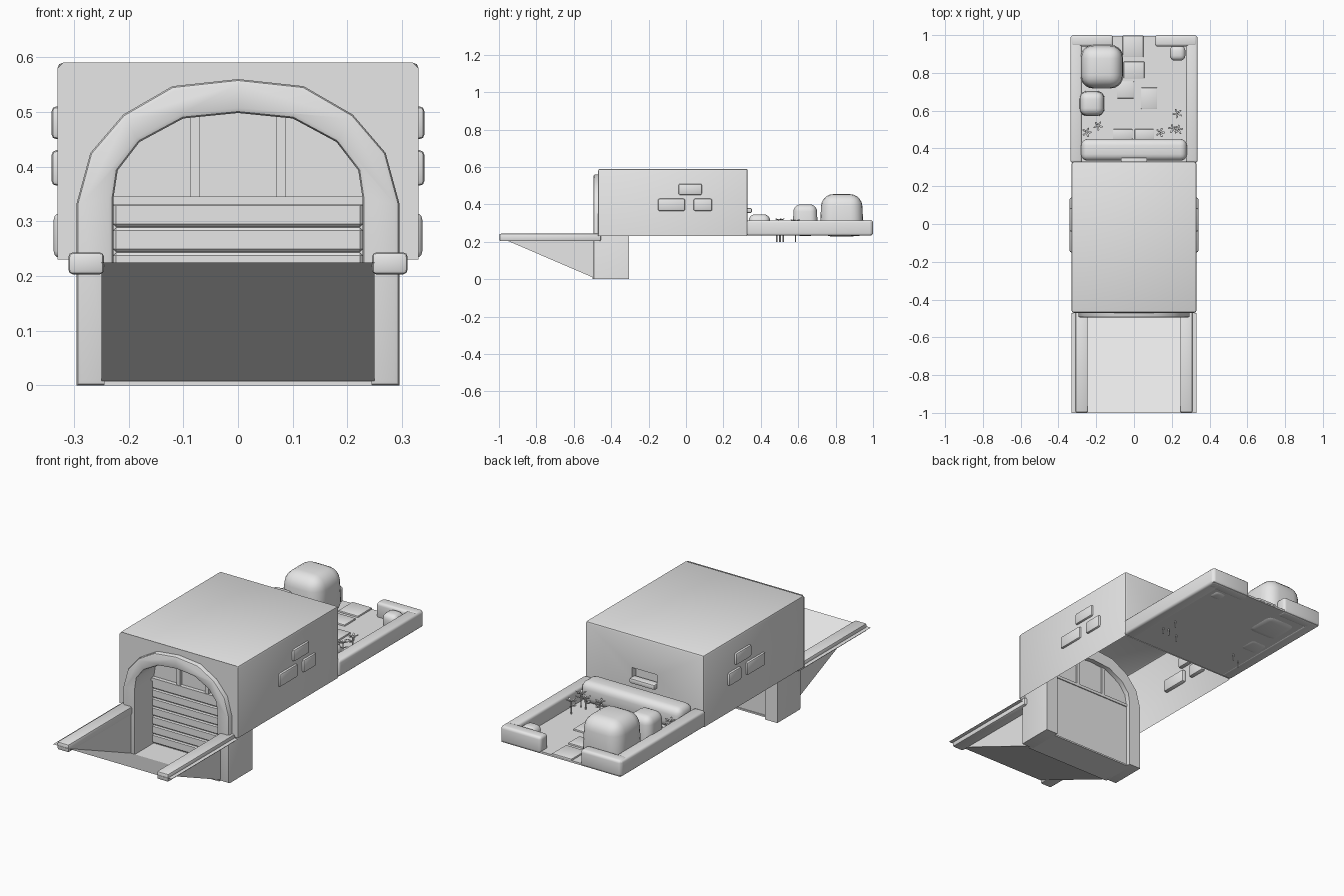
import bpy, bmesh, math
from mathutils import Matrix, Vector

if "Cube" in bpy.data.objects:
    bpy.data.objects.remove(bpy.data.objects["Cube"], do_unlink=True)

GREY = (0.8, 0.8, 0.8, 1)
mat = bpy.data.materials.new("plain grey")
mat.use_nodes = True
mat.diffuse_color = GREY
mat.node_tree.nodes["Principled BSDF"].inputs["Base Color"].default_value = GREY
parts = []


def finish(name, bm):
    mesh = bpy.data.meshes.new(name)
    bm.to_mesh(mesh)
    bm.free()
    mesh.materials.append(mat)
    ob = bpy.data.objects.new(name, mesh)
    bpy.context.collection.objects.link(ob)
    parts.append(ob)
    return ob


def box_bm(xs, ys, zs):
    bm = bmesh.new()
    bmesh.ops.create_cube(bm, size=1)
    for v in bm.verts:
        v.co = Vector([r[1] if c > 0 else r[0] for c, r in zip(v.co, (xs, ys, zs))])
    return bm


def box(name, xs, ys, zs, bevel=0.0, segments=2, taper=1.0):
    bm = box_bm(xs, ys, zs)
    cx, cy = sum(xs) / 2, sum(ys) / 2
    for v in bm.verts:
        if v.co.z > sum(zs) / 2:
            v.co.x = cx + (v.co.x - cx) * taper
            v.co.y = cy + (v.co.y - cy) * taper
    if bevel:
        bmesh.ops.bevel(bm, geom=bm.edges[:], offset=bevel, segments=segments,
                        profile=0.5, affect='EDGES', clamp_overlap=True)
    return finish(name, bm)


def both_sides(name, xs, ys, zs, bevel=0.0, segments=2):
    box("left_" + name, xs, ys, zs, bevel, segments)
    box("right_" + name, (-xs[1], -xs[0]), ys, zs, bevel, segments)


def sheet(name, points):
    bm = bmesh.new()
    bm.faces.new([bm.verts.new(p) for p in points])
    return finish(name, bm)


def prism(name, outline, y0, y1, bevel=0.0):
    """Extrude an (x, z) outline from y0 back to y1."""
    bm = bmesh.new()
    front = bm.faces.new([bm.verts.new((x, y0, z)) for x, z in outline])
    rim = front.edges[:]
    if y1 != y0:
        new = bmesh.ops.extrude_face_region(bm, geom=[front], use_keep_orig=True)["geom"]
        for v in new:
            if isinstance(v, bmesh.types.BMVert):
                v.co.y = y1
    bmesh.ops.recalc_face_normals(bm, faces=bm.faces[:])
    if bevel:
        bmesh.ops.bevel(bm, geom=rim, offset=bevel, segments=2, profile=0.5,
                        affect='EDGES', clamp_overlap=True)
    return finish(name, bm)


def arch(half):
    """Full outline from the right foot over the top to the left foot."""
    return [(-x, z) for x, z in half] + [(x, z) for x, z in reversed(half[:-1])]


# House shell: open below and in front, with a recessed slot in the back
bm = box_bm((-0.33, 0.33), (-0.47, 0.33), (0.23, 0.59))
top_edges = [e for e in bm.edges if max(v.co.z for v in e.verts) > 0.5]
bmesh.ops.bevel(bm, geom=top_edges, offset=0.01, segments=2, profile=0.5, affect='EDGES')
bm.normal_update()
gone = [f for f in bm.faces if f.normal.z < -0.9 or f.normal.y < -0.99]
bmesh.ops.delete(bm, geom=gone, context='FACES')
back = max(bm.faces, key=lambda f: f.normal.y * f.calc_area())
bmesh.ops.inset_individual(bm, faces=[back], thickness=0.05)
for v in back.verts:
    v.co.x = math.copysign(0.07, v.co.x)
    v.co.z = 0.425 if v.co.z > 0.41 else 0.36
bmesh.ops.inset_individual(bm, faces=[back], thickness=0.004, depth=-0.03)
finish("house_shell", bm)
box("back_slot_sill", (-0.07, 0.07), (0.31, 0.352), (0.355, 0.38), 0.006)

# Front wall and deep arch around the garage door
outer = arch([(0.295, 0.0), (0.295, 0.333), (0.27, 0.425), (0.21, 0.495), (0.12, 0.547), (0, 0.56)])
inner_half = [(0.228, 0.0), (0.228, 0.34), (0.22, 0.393), (0.18, 0.445), (0.1, 0.488), (0, 0.498)]
inner = arch(inner_half)
hole = arch([(0.26, 0.23)] + [(x * 1.1, z + 0.02) for x, z in inner_half[1:]])
wall = [(-0.33, 0.23), (-0.33, 0.58), (-0.32, 0.59), (0.32, 0.59), (0.33, 0.58), (0.33, 0.23)]
prism("front_wall", wall + hole[::-1], -0.47, -0.47)
prism("door_arch", outer + inner[::-1], -0.495, -0.305, 0.009)

# Garage door: backing, slats and window bars
prism("door_panel", inner, -0.345, -0.33)
PITCH = 0.0457
for i in range(7):
    z = 0.016 + i * PITCH
    box(f"door_slat_{i}", (-0.228, 0.228), (-0.36, -0.34), (z, z + PITCH - 0.002), 0.005, 1)
box("window_rail", (-0.228, 0.228), (-0.365, -0.325), (0.33, 0.345))
both_sides("window_bar", (0.07, 0.088), (-0.362, -0.325), (0.345, 0.491))
box("garage_floor", (-0.245, 0.245), (-0.5, -0.325), (0, 0.008))

# Sloping driveway with retaining walls and capped rails
sheet("driveway", [(-0.25, -1, 0.225), (0.25, -1, 0.225), (0.25, -0.49, 0.006), (-0.25, -0.49, 0.006)])
for side, s in (("left", 1), ("right", -1)):
    sheet(side + "_retaining_wall", [(s * 0.25, -1, 0.225), (s * 0.25, -0.49, 0.006), (s * 0.25, -0.49, 0.225)])
    sheet(side + "_ground_strip", [(s * 0.25, -1, 0.225), (s * 0.33, -1, 0.225),
                                   (s * 0.33, -0.47, 0.225), (s * 0.25, -0.47, 0.225)])
both_sides("rail", (0.245, 0.31), (-0.998, -0.455), (0.203, 0.243), 0.008)

# Raised bricks on the side walls
for i, (ys, zs) in enumerate([((-0.15, -0.005), (0.365, 0.43)), ((0.04, 0.14), (0.365, 0.43)),
                              ((-0.04, 0.085), (0.45, 0.51))]):
    both_sides(f"brick_{i}", (0.31, 0.341), ys, zs, 0.009)

# Garden floor, borders and paving
box("garden_floor", (-0.33, 0.33), (0.33, 0.995), (0.235, 0.245))
both_sides("garden_border", (0.275, 0.337), (0.325, 0.995), (0.233, 0.315), 0.012, 3)
both_sides("back_border", (0.11, 0.335), (0.94, 1.0), (0.233, 0.317), 0.014, 3)
box("house_hedge", (-0.28, 0.28), (0.335, 0.45), (0.237, 0.347), 0.035, 4)
stones = [(-0.005, 0.94, 0.055, 0.057), (0.0, 0.815, 0.055, 0.045), (-0.045, 0.71, 0.045, 0.045),
          (0.08, 0.665, 0.043, 0.057), (-0.06, 0.475, 0.052, 0.027), (0.055, 0.475, 0.052, 0.027)]
for i, (x, y, w, d) in enumerate(stones):
    box(f"paving_stone_{i}", (x - w, x + w), (y - d, y + d), (0.24, 0.253), 0.004)

# Clipped bushes
box("large_bush", (-0.285, -0.055), (0.715, 0.95), (0.228, 0.455), 0.065, 5, 0.92)
box("medium_bush", (-0.29, -0.155), (0.57, 0.705), (0.232, 0.4), 0.038, 5, 0.92)
box("small_bush", (0.19, 0.272), (0.865, 0.945), (0.23, 0.313), 0.027, 4)

# Flowers: thin stem with a ring of petals and side leaves
for i, (x, y, h) in enumerate([(-0.25, 0.485, 0.3), (-0.19, 0.52, 0.305), (0.23, 0.585, 0.31),
                               (0.205, 0.505, 0.3), (0.235, 0.5, 0.315), (0.14, 0.485, 0.29)]):
    bm = bmesh.new()
    bmesh.ops.create_cone(bm, cap_ends=True, segments=6, radius1=0.003, radius2=0.003, depth=h - 0.2,
                          matrix=Matrix.Translation((x, y, (h + 0.2) / 2)))
    for k in range(8):
        turn = Matrix.Rotation(k * math.tau / 5 + i, 4, 'Z')
        level = h if k < 5 else h - 0.025
        bmesh.ops.create_icosphere(
            bm, subdivisions=1, radius=1,
            matrix=Matrix.Translation((x, y, level)) @ turn @ Matrix.Rotation(-0.3, 4, 'Y')
            @ Matrix.Translation((0.016, 0, 0)) @ Matrix.Diagonal((0.013, 0.006, 0.003, 1)))
    finish(f"flower_{i}", bm)

# Soft shading with crisp corners
bpy.ops.object.select_all(action='DESELECT')
for ob in parts:
    ob.select_set(True)
bpy.context.view_layer.objects.active = parts[0]
bpy.ops.object.shade_smooth_by_angle(angle=math.radians(35))
